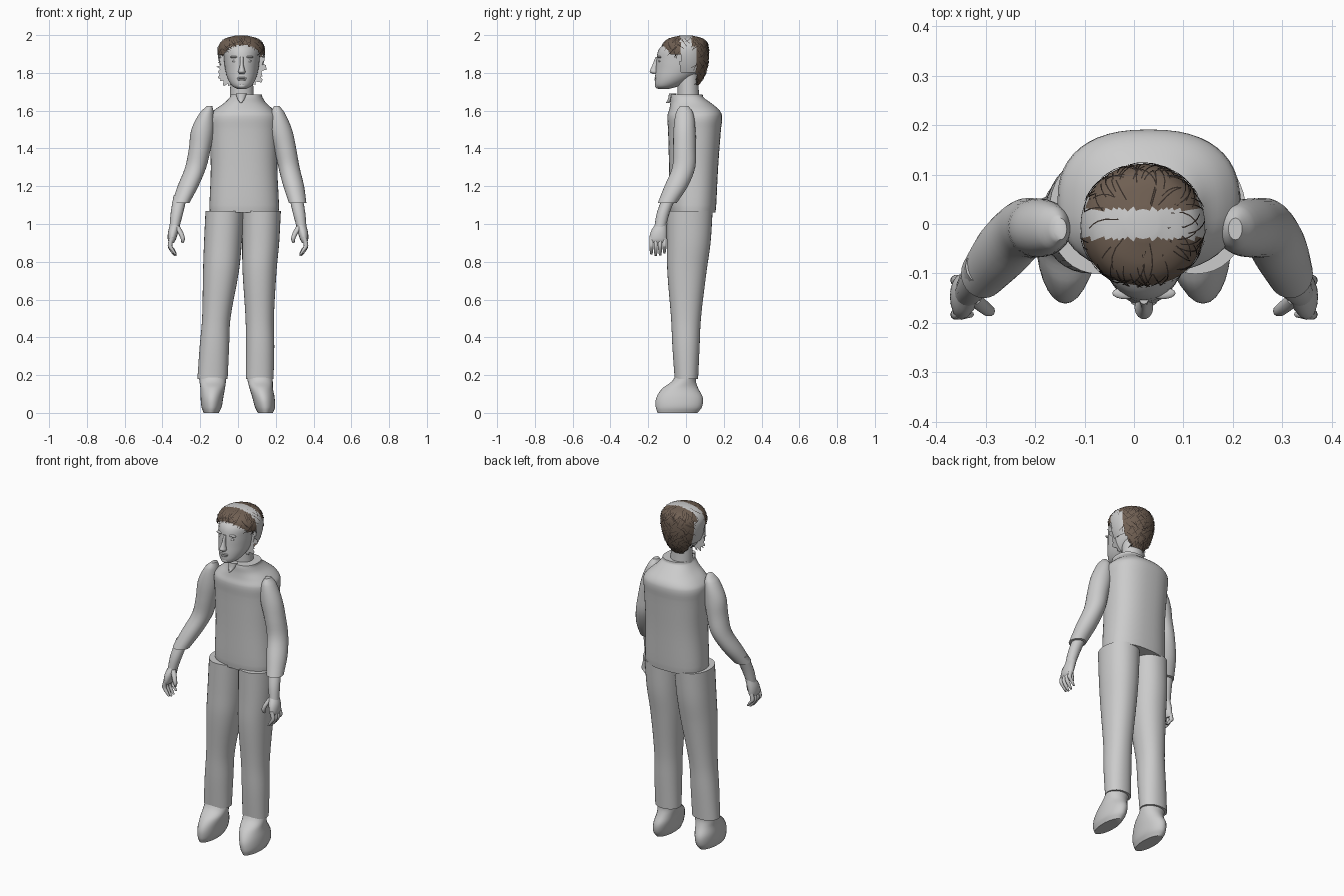
import bpy
import bmesh
import math
import random
from mathutils import Vector

random.seed(4)
default_cube = bpy.data.objects.get("Cube")
if default_cube:
    bpy.data.objects.remove(default_cube, do_unlink=True)


def make_material(name, colour):
    mat = bpy.data.materials.new(name)
    mat.use_nodes = True
    mat.diffuse_color = (*colour, 1)
    for node in mat.node_tree.nodes:
        if node.type == 'BSDF_PRINCIPLED':
            node.inputs["Base Color"].default_value = (*colour, 1)
    return mat


GREY = make_material("plain_grey", (.6, .6, .6))
BROWN = make_material("hair_brown", (.16, .115, .085))
DARK = make_material("strand_dark_brown", (.035, .025, .02))


def finish(bm, name, materials, smooth=True):
    """Turn a bmesh into a named object."""
    mesh = bpy.data.meshes.new(name)
    bm.to_mesh(mesh)
    bm.free()
    obj = bpy.data.objects.new(name, mesh)
    bpy.context.scene.collection.objects.link(obj)
    for mat in materials:
        mesh.materials.append(mat)
    if smooth:
        bpy.ops.object.select_all(action='DESELECT')
        obj.select_set(True)
        bpy.context.view_layer.objects.active = obj
        bpy.ops.object.shade_smooth_by_angle(angle=math.radians(50))
    return obj


def section(rings, z):
    """Smoothly interpolate (z, cx, cy, rx, ry) rings at height z."""
    i = 0
    while i < len(rings) - 2 and z > rings[i + 1][0]:
        i += 1
    a, b = rings[i], rings[i + 1]
    before, after = rings[max(i - 1, 0)], rings[min(i + 2, len(rings) - 1)]
    h = b[0] - a[0]
    t = (z - a[0]) / h
    values = []
    for k in range(1, 5):
        ma = (b[k] - before[k]) / (b[0] - before[0]) * h
        mb = (after[k] - a[k]) / (after[0] - a[0]) * h
        values.append((2*t**3 - 3*t**2 + 1) * a[k] + (t**3 - 2*t**2 + t) * ma
                      + (3*t**2 - 2*t**3) * b[k] + (t**3 - t**2) * mb)
    return values


def surface_point(rings, z, angle, power=2.0, grow=1.0):
    cx, cy, rx, ry = section(rings, z)
    c, s = math.cos(angle), math.sin(angle)
    x = math.copysign(abs(c) ** (2 / power), c) * max(rx, .001) * grow
    y = math.copysign(abs(s) ** (2 / power), s) * max(ry, .001) * grow
    return Vector((cx + x, cy + y, z))


def loft_mesh(rings, sides, steps, power, cap=True):
    rings.sort()
    heights = [rings[0][0]]
    for a, b in zip(rings, rings[1:]):
        heights += [a[0] + (b[0] - a[0]) * k / steps for k in range(1, steps + 1)]
    bm = bmesh.new()
    loops = [[bm.verts.new(surface_point(rings, z, math.tau * k / sides, power))
              for k in range(sides)] for z in heights]
    for low, high in zip(loops, loops[1:]):
        for k in range(sides):
            n = (k + 1) % sides
            bm.faces.new((low[k], low[n], high[n], high[k]))
    if cap:
        bm.faces.new(loops[0][::-1])
        bm.faces.new(loops[-1])
    return bm


def loft(name, rings, sides=28, steps=4, power=2.0):
    return finish(loft_mesh(rings, sides, steps, power), name, [GREY])


def ellipsoid(name, centre, radii):
    bm = bmesh.new()
    bmesh.ops.create_uvsphere(bm, u_segments=16, v_segments=10, radius=1)
    for v in bm.verts:
        v.co = Vector(c + r * p for c, r, p in zip(centre, radii, v.co))
    return finish(bm, name, [GREY])


# Shirt, neck and the small collar notch
loft("shirt", [
    (1.06, .033, .036, .182, .12), (1.1, .033, .036, .184, .124),
    (1.3, .032, .04, .176, .13), (1.5, .03, .045, .182, .14),
    (1.57, .03, .046, .182, .145), (1.605, .032, .043, .155, .132),
    (1.64, .038, .025, .112, .108), (1.67, .043, .006, .087, .087),
    (1.685, .044, .005, .083, .083)], sides=48, power=2.4)
loft("neck", [(1.6, .02, .015, .066, .062), (1.7, .02, .012, .062, .056),
              (1.8, .02, .01, .058, .055)])
loft("collar_notch", [(1.64, .015, -.098, .004, .01), (1.66, .016, -.084, .018, .012),
                      (1.69, .018, -.07, .03, .02)], sides=12)

# Trouser legs and feet
LEG_Z = (.18, .35, .5, .75, .9, 1.07)
LEG_Y = (.002, 0, 0, .005, .015, .02)
LEG_DEPTH = (.062, .072, .079, .104, .115, .121)
FOOT_Z = (0, .03, .08, .13, .165, .2)
FOOT_Y = (-.045, -.038, -.034, -.03, -.012, 0)
FOOT_DEPTH = (.105, .122, .123, .095, .065, .054)
for side, leg_x, leg_width, foot_x, foot_width in (
        ("left", (.115, .117, .115, .114, .12, .124),
         (.073, .075, .075, .09, .098, .103),
         (.145, .143, .135, .123, .118, .115), (.04, .053, .059, .062, .066, .067)),
        ("right", (-.135, -.125, -.115, -.09, -.08, -.07),
         (.08, .078, .075, .095, .1, .102),
         (-.142, -.14, -.138, -.134, -.134, -.135), (.04, .053, .06, .065, .07, .072))):
    loft(side + "_trouser_leg", list(zip(LEG_Z, leg_x, LEG_Y, leg_width, LEG_DEPTH)),
         sides=36, power=2.15)
    loft(side + "_foot", list(zip(FOOT_Z, foot_x, FOOT_Y, foot_width, FOOT_DEPTH)))

# Sleeves, wrists and hands
ARM_Z = (1.625, 1.59, 1.5, 1.4, 1.3, 1.2, 1.11)
ARM_Y = (-.01, -.008, -.008, -.008, -.012, -.052, -.1)
ARM_WIDTH = (.014, .036, .06, .058, .056, .055, .046)
ARM_DEPTH = (.022, .045, .058, .06, .061, .062, .05)
for side, sign, arm_x in (
        ("left", 1, (.205, .21, .226, .25, .27, .295, .316)),
        ("right", -1, (-.15, -.165, -.187, -.202, -.224, -.265, -.304))):
    loft(side + "_sleeve", list(zip(ARM_Z, arm_x, ARM_Y, ARM_WIDTH, ARM_DEPTH)))
    loft(side + "_wrist", [(1.15, sign * .305, -.085, .036, .036),
                           (1.06, sign * .323, -.12, .033, .034),
                           (.98, sign * .337, -.138, .026, .03)], sides=16)
    loft(side + "_palm", [(1.0, sign * .332, -.132, .025, .03),
                          (.96, sign * .343, -.143, .027, .043),
                          (.92, sign * .35, -.148, .022, .046),
                          (.9, sign * .352, -.149, .013, .04)], sides=16)
    for i in range(4):
        y = -.114 - .023 * i
        drop = (.014, .002, 0, .008)[i]
        loft(f"{side}_finger_{i + 1}", [
            (.93, sign * .35, y, .012, .011), (.885, sign * .36, y, .012, .011),
            (.855 + drop, sign * .348, y, .011, .01),
            (.83 + drop, sign * .33, y, .006, .006)], sides=10, steps=3)
    loft(side + "_thumb", [(.99, sign * .325, -.15, .016, .014),
                           (.95, sign * .302, -.17, .014, .013),
                           (.92, sign * .292, -.176, .011, .011),
                           (.9, sign * .294, -.172, .006, .006)], sides=10)

# Head and facial features
MID = .02
loft("head", [
    (1.714, MID, -.12, .022, .026), (1.73, MID, -.1, .05, .062),
    (1.77, MID, -.066, .075, .098), (1.82, MID, -.036, .088, .124),
    (1.87, MID, -.024, .094, .132), (1.92, MID, -.019, .096, .127),
    (1.955, MID, -.012, .082, .104), (1.978, MID, -.005, .05, .07),
    (1.99, MID, 0, .02, .025)], sides=36)
loft("nose", [(1.793, MID, -.162, .012, .012), (1.805, MID, -.169, .019, .023),
              (1.82, MID, -.168, .015, .02), (1.85, MID, -.158, .009, .017),
              (1.885, MID, -.15, .01, .012)], sides=14)
for name, z, width in (("upper_lip", 1.773, .027), ("lower_lip", 1.763, .023)):
    ellipsoid(name, (MID, -.157, z), (width, .011, .006))
ellipsoid("chin", (MID, -.145, 1.732), (.025, .02, .016))
for side, sign in (("left", 1), ("right", -1)):
    ellipsoid(side + "_eye", (MID + sign * .036, -.139, 1.862), (.015, .008, .007))
    ellipsoid(side + "_brow", (MID + sign * .038, -.14, 1.884), (.026, .012, .006))
    ellipsoid(side + "_ear", (MID + sign * .093, -.005, 1.84), (.012, .022, .034))

    # Ragged tuft cards standing out beside the cheeks
    bm = bmesh.new()
    previous = None
    for k in range(29):
        angle = math.radians(-58 + 98 * k / 28)
        reach = (.082, .108 + random.uniform(0, .03))
        pair = [bm.verts.new((MID - .003 + sign * r * math.cos(angle), -.03,
                              1.83 + r * math.sin(angle))) for r in reach]
        if previous:
            bm.faces.new((previous[0], previous[1], pair[1], pair[0]))
        previous = pair
    finish(bm, side + "_tuft_card", [GREY], smooth=False)

# Hair cap: brown front and back patches with a bare grey band between
HAIR = [(1.73, .018, .005, .058, .058), (1.78, .018, .004, .09, .094),
        (1.85, .018, 0, .117, .118), (1.92, .018, -.004, .126, .125),
        (1.96, .018, -.003, .112, .115), (1.984, .018, 0, .082, .086),
        (1.998, .018, 0, .03, .03)]


def hair_zone(p):
    """0 for bare band, 1 for brown hair, None for open."""
    if p.y < -.03:
        edge = 1.945 - .05 * min(1, abs(p.x - MID) / .1) ** 3
        return 1 if p.z > edge else None
    if p.y > (.03 if p.z > 1.94 else .055):
        return 1
    return 0 if p.z > 1.8 else None


bm = loft_mesh(HAIR, 64, 6, 2.0)
for face in list(bm.faces):
    zone = hair_zone(face.calc_center_median())
    if zone is None:
        bm.faces.remove(face)
    else:
        face.material_index = zone
finish(bm, "hair_cap", [GREY, BROWN])

# Fine crossing strands lying over the cap
bm = bmesh.new()
for _ in range(420):
    angle = random.uniform(0, math.tau)
    z = random.uniform(1.75, 1.996)
    zone = hair_zone(surface_point(HAIR, z, angle))
    if zone is None or (zone == 0 and (z < 1.93 or random.random() < .6)):
        continue
    turn = random.choice((-1, 1)) * random.uniform(.05, .4)
    fall = random.uniform(.015, .045)
    points = [surface_point(HAIR, max(1.735, z - fall * k / 4), angle + turn * k / 4,
                            grow=1.015 + .008 * k / 4) for k in range(5)]
    across = (points[-1] - points[0]).cross(points[2] - Vector((MID, 0, 1.86)))
    across = across.normalized() * .0013
    edges = [(bm.verts.new(p - across), bm.verts.new(p + across)) for p in points]
    for a, b in zip(edges, edges[1:]):
        bm.faces.new((a[0], a[1], b[1], b[0]))
finish(bm, "hair_strands", [DARK], smooth=False)
